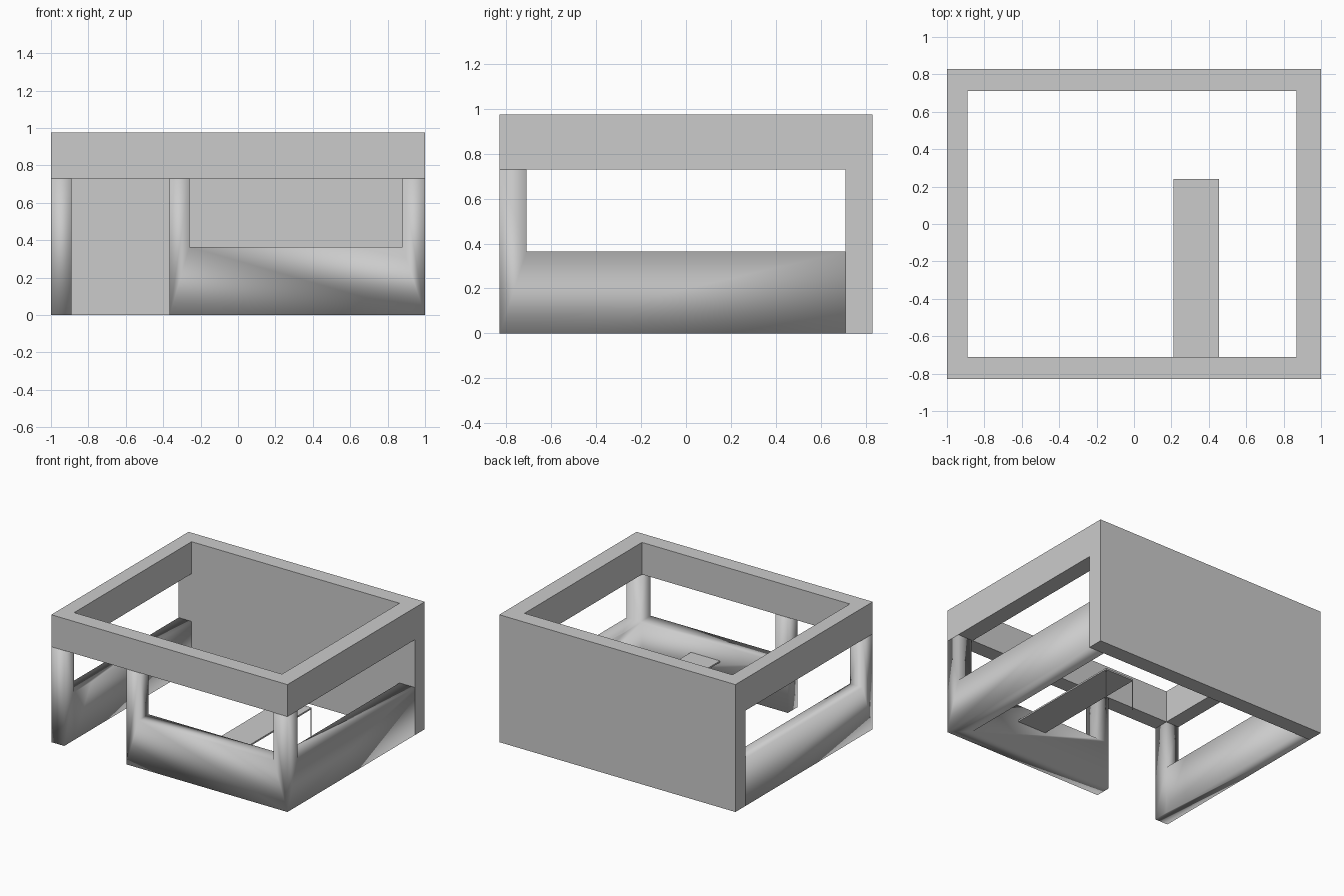
import bpy
import bmesh
from mathutils import Matrix, Vector

if "Cube" in bpy.data.objects:
    bpy.data.objects.remove(bpy.data.objects["Cube"], do_unlink=True)

grey = bpy.data.materials.new("plain_grey")
grey.use_nodes = True
colour = (0.6, 0.6, 0.6, 1)
grey.diffuse_color = colour
grey.node_tree.nodes["Principled BSDF"].inputs["Base Color"].default_value = colour


def box(name, low, high):
    """Axis-aligned box between two corners."""
    low, high = Vector(low), Vector(high)
    bm = bmesh.new()
    bmesh.ops.create_cube(bm, size=1, matrix=Matrix.Translation((low + high) / 2)
                          @ Matrix.Diagonal((*(high - low), 1)))
    mesh = bpy.data.meshes.new(name)
    bm.to_mesh(mesh)
    bm.free()
    mesh.materials.append(grey)
    obj = bpy.data.objects.new(name, mesh)
    bpy.context.collection.objects.link(obj)
    return obj


def cut(obj, low, high):
    """Cut a box-shaped opening out of an object."""
    cutter = box("cutter", low, high)
    cutter.hide_render = True
    mod = obj.modifiers.new("opening", 'BOOLEAN')
    mod.operation = 'DIFFERENCE'
    mod.solver = 'EXACT'
    mod.object = cutter
    bpy.context.view_layer.objects.active = obj
    bpy.ops.object.modifier_apply(modifier=mod.name)
    bpy.data.objects.remove(cutter, do_unlink=True)


W, D, H = 1.0, 0.83, 0.975          # half width, half depth, height
HEAD, SILL = 0.73, 0.365            # top and bottom of the windows
LEFT, RIGHT, INNER = -0.89, 0.87, 0.71

# Back wall with the band running round the top
shell = box("back_wall_and_top_band", (-W, -D, 0), (W, D, H))
cut(shell, (LEFT, -INNER, -1), (RIGHT, INNER, 2))
cut(shell, (-2, -2, -1), (2, INNER, HEAD))

# Lower front and side walls, with corner posts
walls = box("lower_walls", (-W, -D, 0), (W, INNER, HEAD))
cut(walls, (LEFT, -INNER, -1), (RIGHT, 2, 2))
cut(walls, (-2, -INNER, SILL), (2, 2, 2))            # side windows
cut(walls, (-0.26, -2, SILL), (0.88, -0.5, 2))       # front window
cut(walls, (LEFT, -2, -1), (-0.365, -0.5, 2))        # doorway
for face in walls.data.polygons:
    face.use_smooth = True

# Counter reaching in from the front wall, on two thin legs
X0, X1, END, TOP = 0.21, 0.455, 0.24, 0.245
box("counter_top", (X0, -INNER, TOP - 0.012), (X1, END, TOP))
for side, x in (("right", X0), ("left", X1 - 0.006)):
    box("counter_leg_" + side, (x, END - 0.006, 0), (x + 0.006, END, TOP - 0.012))
